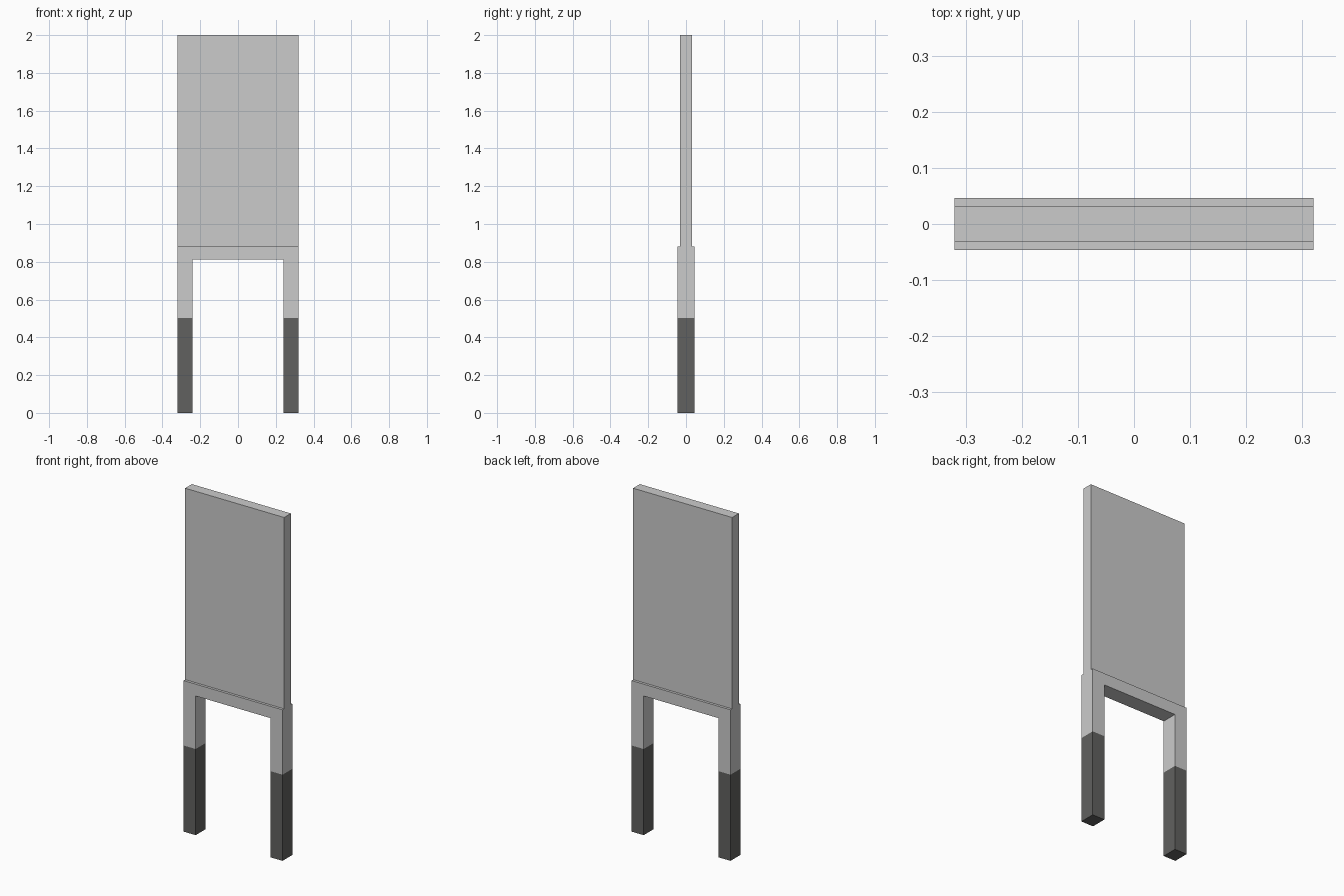
import bpy
import bmesh

if "Cube" in bpy.data.objects:
    bpy.data.objects.remove(bpy.data.objects["Cube"])

HALF_W = 0.32      # overall half width
LEG_IN = 0.241     # inner side of each leg
FRAME_D = 0.046    # half depth of frame and legs
PANEL_D = 0.031    # half depth of panel
FOOT_Z, RAIL_Z, FRAME_Z, TOP_Z = 0.503, 0.813, 0.882, 2.0


def extrude_profile(name, points, half_depth, material=None):
    """Extrude a closed (x, z) outline symmetrically along y."""
    bm = bmesh.new()
    face = bm.faces.new([bm.verts.new((x, -half_depth, z)) for x, z in points])
    result = bmesh.ops.extrude_face_region(bm, geom=[face], use_keep_orig=True)
    verts = [g for g in result["geom"] if isinstance(g, bmesh.types.BMVert)]
    bmesh.ops.translate(bm, verts=verts, vec=(0, 2 * half_depth, 0))
    bmesh.ops.recalc_face_normals(bm, faces=bm.faces)
    mesh = bpy.data.meshes.new(name)
    bm.to_mesh(mesh)
    bm.free()
    obj = bpy.data.objects.new(name, mesh)
    bpy.context.collection.objects.link(obj)
    if material:
        mesh.materials.append(material)
    return obj


def rect(x0, x1, z0, z1):
    return [(x0, z0), (x1, z0), (x1, z1), (x0, z1)]


dark = bpy.data.materials.new("dark_grey")
dark.diffuse_color = (0.12, 0.12, 0.115, 1)
dark.use_nodes = True
dark.node_tree.nodes["Principled BSDF"].inputs["Base Color"].default_value = dark.diffuse_color

# Flat upright panel
extrude_profile("panel", rect(-HALF_W, HALF_W, FRAME_Z, TOP_Z), PANEL_D)

# Thicker frame below: top rail with the upper legs in one piece
extrude_profile("support_frame", [
    (-HALF_W, FOOT_Z), (-LEG_IN, FOOT_Z), (-LEG_IN, RAIL_Z), (LEG_IN, RAIL_Z),
    (LEG_IN, FOOT_Z), (HALF_W, FOOT_Z), (HALF_W, FRAME_Z), (-HALF_W, FRAME_Z),
], FRAME_D)

# Dark lower legs
for side, x0, x1 in (("left", -HALF_W, -LEG_IN), ("right", LEG_IN, HALF_W)):
    extrude_profile(f"lower_leg_{side}", rect(x0, x1, 0, FOOT_Z), FRAME_D, dark)
